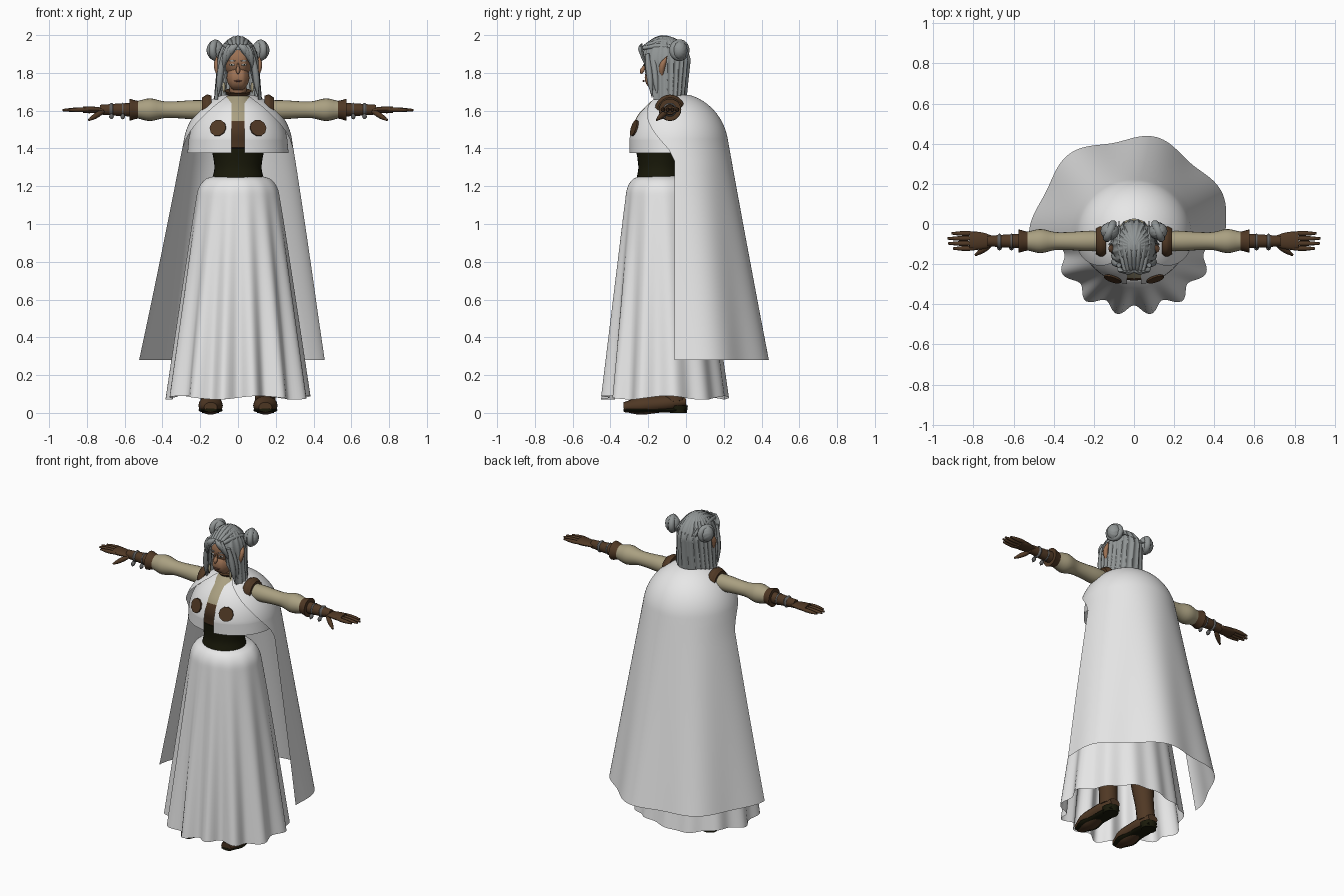
import bpy, bmesh, math
from math import sin, cos, pi, radians
from mathutils import Vector

default_cube = bpy.data.objects.get("Cube")
if default_cube:
    bpy.data.objects.remove(default_cube)


def material(name, red, green, blue):
    mat = bpy.data.materials.new(name)
    mat.use_nodes = True
    mat.diffuse_color = (red, green, blue, 1)
    shader = mat.node_tree.nodes["Principled BSDF"]
    shader.inputs["Base Color"].default_value = mat.diffuse_color
    shader.inputs["Roughness"].default_value = .8
    return mat


WHITE = material("white cloth", .8, .8, .8)
TAN = material("tan linen", .4, .35, .22)
BROWN = material("brown leather", .08, .04, .018)
DARK = material("dark leather", .01, .01, .003)
HAIR = material("grey hair", .28, .3, .3)
SKIN = material("brown skin", .34, .17, .09)
LIPS = material("dark lips", .22, .09, .06)
METAL = material("dark metal", .12, .12, .12)


def blend(start, end, amount):
    return start + (end - start) * amount


def ramp(value, top, bottom):
    return max(0, min(1, (top - value) / (top - bottom)))


def smooth_value(values, t):
    """Smooth interpolation through evenly spaced values."""
    last = len(values) - 1
    i = min(int(t * last), last - 1)
    u = t * last - i
    before, here, there, after = (values[max(0, min(last, i + k))] for k in (-1, 0, 1, 2))
    ease = u * u * (3 - 2 * u)
    inward = (there - before) * u * (1 - u) ** 2 / 2
    outward = (after - here) * u * u * (1 - u) / 2
    return blend(here, there, ease) + inward - outward


def grid(name, surface, across, along, materials, wrap=True, caps=False, rule=None):
    """Mesh from surface(u, v); wrap joins it around u, caps close both ends."""
    bm = bmesh.new()
    columns = across if wrap else across + 1
    rows = [[bm.verts.new(surface(i / across, j / along)) for i in range(columns)]
            for j in range(along + 1)]
    for low, high in zip(rows, rows[1:]):
        for i in range(across):
            k = (i + 1) % columns
            bm.faces.new((low[i], low[k], high[k], high[i]))
    if caps:
        bm.faces.new(rows[0])
        bm.faces.new(rows[-1])
    bmesh.ops.remove_doubles(bm, verts=bm.verts, dist=.00001)
    bmesh.ops.recalc_face_normals(bm, faces=bm.faces)
    for face in bm.faces:
        face.smooth = True
        if rule:
            face.material_index = rule(face.calc_center_median())
    mesh = bpy.data.meshes.new(name)
    bm.to_mesh(mesh)
    bm.free()
    mesh.set_sharp_from_angle(angle=radians(50))
    for mat in materials:
        mesh.materials.append(mat)
    bpy.context.collection.objects.link(bpy.data.objects.new(name, mesh))


def limb(name, start, end, radii, *materials, flat=1, bend=(0, 0, 0), sides=16, rule=None):
    """Solid of evenly spaced radii from start to end, bowed at the middle by bend."""
    start, end, bend = Vector(start), Vector(end), Vector(bend)
    axis = (end - start).normalized()
    side = axis.cross(Vector((0, 1, 0) if abs(axis.z) > .8 else (0, 0, 1))).normalized()
    other = side.cross(axis) * flat

    def surface(u, v):
        a = 2 * pi * u
        centre = start.lerp(end, v) + bend * sin(pi * v)
        return centre + (side * cos(a) + other * sin(a)) * smooth_value(radii, v)
    grid(name, surface, sides, 4 * (len(radii) - 1), materials, caps=True, rule=rule)


def strand(name, start, end, radius, mat, flat=1, bend=(0, 0, 0), tip=.1):
    """Tapering lock, finger or ear."""
    radii = [radius * k for k in (.7, 1, .9, tip)]
    limb(name, start, end, radii, mat, flat=flat, bend=bend, sides=8)


def ball(name, centre, size, mat, grooves=0):
    def surface(u, v):
        a, q = 2 * pi * u, pi * v
        ridge = sin(q) * (1 - .1 * abs(sin(grooves * a + 3 * q)))
        return Vector(centre) + Vector((size[0] * cos(q), size[1] * ridge * sin(a),
                                        size[2] * ridge * cos(a)))
    grid(name, surface, 32, 20, [mat])


def canopy(name, mat, y, spring, height, width, hem, hem_width, span, crown=.3,
           fold=lambda a, v: 1, across=96):
    """Open cloth: a domed top, then straight lines running on smoothly to the hem.
    Widths are (x, y) radii; angle zero faces the front."""
    def surface(u, v):
        q = blend(crown, 1.4, min(1, 2 * v))
        z, rx, ry = spring + height * cos(q), width[0] * sin(q), width[1] * sin(q)
        lower = max(0, 2 * v - 1)
        z, rx, ry = (blend(p, q, lower) for p, q in
                     ((z, hem), (rx, hem_width[0]), (ry, hem_width[1])))
        a = blend(*span(z, rx), u)
        k = fold(a, lower)
        return rx * k * sin(a), y - ry * k * cos(a), z
    grid(name, surface, across, 40, [mat], wrap=False)


# Pleated skirt: rounded hips, widening hem, deeper folds at the front
def skirt_surface(u, v):
    a = 2 * pi * u
    hips = .6 + .4 * math.sqrt(1 - (1 - min(1, v * 10)) ** 2)
    depth = v * (.05 - .03 * cos(a))
    r = hips * (.2 + .17 * v) * (1 + depth * cos(13 * a + sin(2 * a)))
    z = 1.255 - 1.175 * v ** 1.1 + .01 * v * sin(5 * a)
    return r * sin(a), blend(-.13, -.105, v) + r * cos(a) * .88, z


grid("skirt", skirt_surface, 156, 60, [WHITE])

# Waist and torso, linen showing above the leather front
limb("waist_sash", (0, -.14, 1.24), (0, -.14, 1.4), (.135, .125, .13, .14), DARK, flat=.9, sides=32)
limb("torso", (0, -.14, 1.38), (0, -.08, 1.69), (.13, .16, .155, .11, .05), BROWN, TAN,
     sides=32, rule=lambda centre: int(centre.z > 1.55))


# Long cape, its front edge sweeping from collar to sides
def cape_span(z, rx):
    opening = blend(.6, pi / 2, ramp(z, 1.66, 1.36))
    return opening, 2 * pi - opening


def cape_fold(a, loose):
    return 1 - .04 * loose * (sin(a) - sin(7 * a) * sin(a / 2))


canopy("cape", WHITE, -.06, 1.4, .295, (.29, .285), .28, (.49, .49), cape_span, fold=cape_fold)

# Neck, collar, head and face
limb("neck", (0, -.08, 1.64), (0, -.11, 1.76), (.045, .045), SKIN)
limb("collar", (0, -.08, 1.66), (0, -.09, 1.705), (.08, .06, .07), BROWN, sides=24)
ball("skull", (0, -.125, 1.87), (.077, .105, .11), SKIN)
ball("jaw", (0, -.16, 1.775), (.06, .065, .073), SKIN)
limb("nose", (0, -.217, 1.85), (0, -.238, 1.795), (.004, .007, .012, .005), SKIN)
limb("mouth", (-.022, -.215, 1.757), (.022, -.215, 1.757), (.002, .005, .002), LIPS,
     bend=(0, -.01, 0))


# Ridged hair bob, open over the face
def hair_span(z, rx):
    opening = .6 * ramp(z, 1.93, 1.86) + .4 * ramp(z, 1.8, 1.67)
    return opening, 2 * pi - opening


canopy("hair_bob", HAIR, -.11, 1.84, .155, (.113, .14), 1.66, (.128, .115), hair_span, crown=.01,
       fold=lambda a, v: 1 - .07 * abs(cos(11 * a + sin(3 * a))), across=144)
for k in range(-3, 4):
    strand("crown_lock", (k * .015, -.235, 1.93), (k * .025, .015, 1.9), .014, HAIR,
           bend=(k * .003, 0, .07 - .005 * k * k))

for s, label in ((1, "left_"), (-1, "right_")):
    def at(x, y, z):
        return Vector((s * x, y, z))

    # Short capelet half, leaving a narrow gap at the middle
    canopy(label + "capelet", WHITE, -.06, 1.4, .285, (.265, .245), 1.375, (.268, .24),
           lambda z, rx: (s * math.asin(.034 / rx), s * 1.8), across=24)
    clasp, outward = at(.105, -.27, 1.507), at(.3, -.9, .3) * .009
    limb(label + "clasp", clasp, clasp + outward, (.045, .045), BROWN, sides=10)

    # Fringe, face-framing locks and wound buns
    for k in range(3):
        strand(label + "fringe_lock", at(.005 + k * .02, -.235, 1.95),
               at(.05 + k * .014, -.222 + k * .012, 1.875 - k * .03), .015, HAIR, .6,
               at(.005, -.015, .01))
    for k in range(2):
        strand(label + "side_lock", at(.075, -.205 + k * .03, 1.9),
               at(.105, -.18 + k * .03, 1.67), .017, HAIR, bend=at(.005, 0, 0))
    bun = at(.12, -.035, 1.92)
    ball(label + "bun", bun, (.046, .045, .055), HAIR, grooves=5)
    bpy.ops.mesh.primitive_torus_add(major_radius=.038, minor_radius=.02, major_segments=24,
                                     minor_segments=8, location=bun, rotation=(0, pi / 2, s * .4))
    coil = bpy.context.object
    coil.name = label + "bun_coil"
    coil.data.materials.append(HAIR)
    bpy.ops.object.shade_smooth()

    # Pointed ear, earring, eye and brow
    strand(label + "ear", at(.1, -.13, 1.785), at(.113, -.1, 1.89), .016, SKIN, bend=at(.005, -.01, 0))
    strand(label + "earring", at(.075, -.185, 1.75), at(.075, -.185, 1.69), .008, TAN)
    for part, mat, height, width, flat, raised in (("eye", WHITE, 1.843, .014, .4, .006),
                                                   ("iris", DARK, 1.843, .005, 1, .008),
                                                   ("brow", HAIR, 1.864, .018, .2, .006)):
        base = at(.031, -.216, height)
        limb(label + part, base, base + at(.3, -1, 0) * raised, (width, width), mat, flat=flat)

    # Shoulder guard, sleeve, cuff, forearm and bracelets
    def arm(name, inner, outer, radii, mat):
        limb(label + name, at(inner, -.085, 1.605), at(outer, -.085, 1.605), radii, mat, sides=20)
    arm("shoulder_guard", .14, .19, (.075, .08, .065), BROWN)
    arm("sleeve", .1, .54, (.05, .05, .05, .045, .045, .06, .045), TAN)
    arm("cuff", .515, .575, (.045, .05, .058), BROWN)
    arm("forearm", .53, .73, (.036, .033, .026), BROWN)
    for x in (.61, .67):
        arm("bracelet", x - .01, x + .01, (.03, .037, .03), METAL)
        strand(label + "bracelet_charm", at(x, -.11, 1.58), at(x, -.13, 1.555), .012, METAL)

    # Hand with fingers and thumb
    limb(label + "palm", at(.7, -.085, 1.603), at(.82, -.083, 1.605), (.025, .038, .045, .045),
         BROWN, flat=.4)
    for k in range(4):
        y = -.047 - .025 * k
        strand(label + "finger", at(.79, y, 1.606), at(.88 + .05 * sin(.6 + .7 * k), y, 1.603),
               .012, BROWN, tip=.5)
    strand(label + "thumb", at(.71, -.1, 1.6), at(.79, -.155, 1.55), .015, BROWN, tip=.4)

    # Boot and leg
    limb(label + "boot_foot", at(.145, 0, .06), at(.145, -.33, .03), (.035, .056, .062, .063, .035),
         BROWN, flat=.75)
    limb(label + "boot_sole", at(.145, 0, .015), at(.145, -.33, .015), (.035, .052, .052, .065, .035),
         DARK, flat=.25)
    limb(label + "boot_heel", at(.145, -.04, 0), at(.145, -.04, .04), (.045, .05), DARK)
    limb(label + "boot_shaft", at(.145, -.06, .06), at(.13, -.09, .4), (.055, .055, .065, .07), BROWN)
    limb(label + "leg", at(.13, -.09, .4), at(.1, -.12, 1.1), (.055, .08), BROWN)
